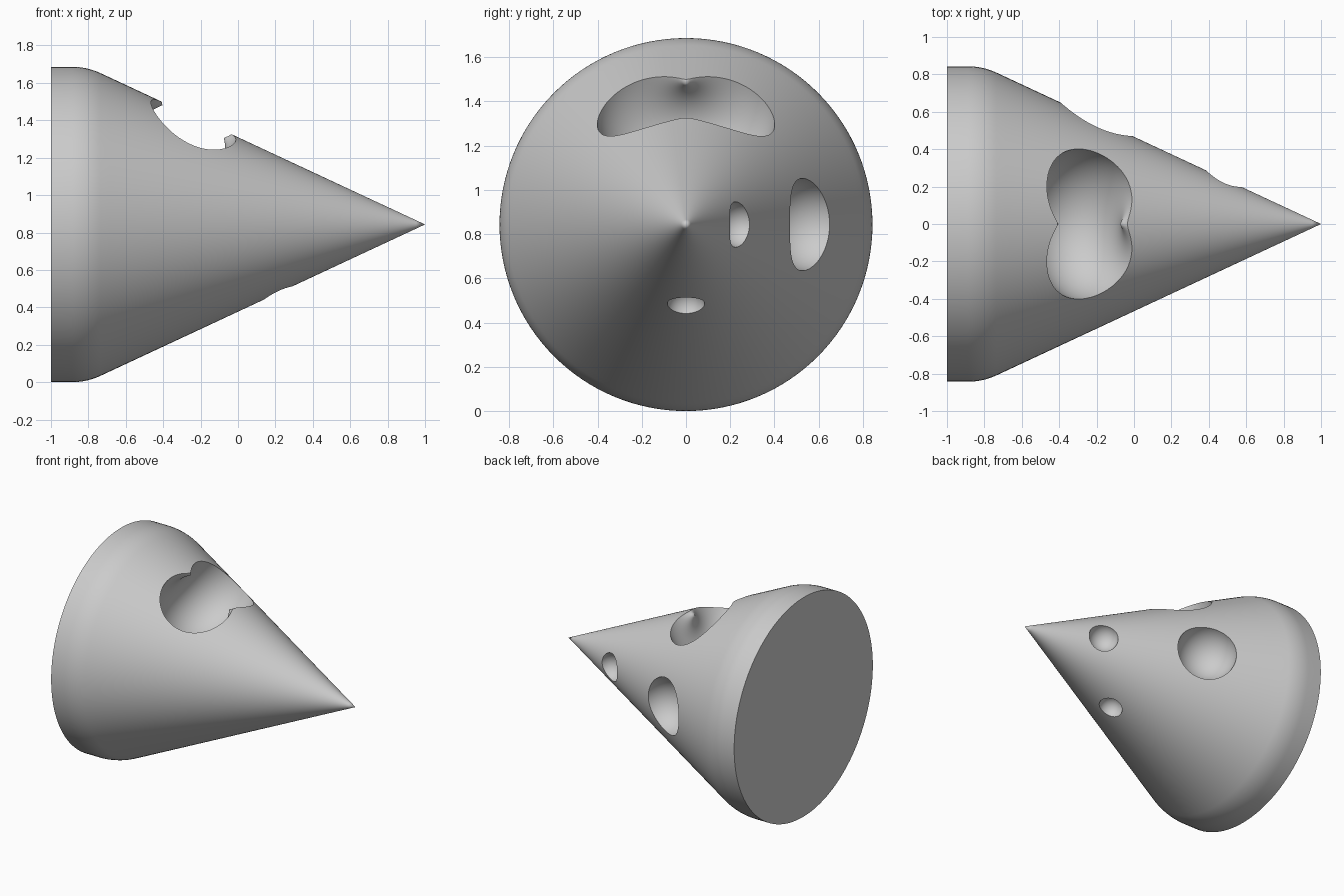
import bpy, bmesh, math
from mathutils import Matrix, Vector

if "Cube" in bpy.data.objects:
    bpy.data.objects.remove(bpy.data.objects["Cube"])

R = 0.843                      # base radius, also the height of the axis
SLOPE = math.radians(25)       # half angle of the cone

grey = bpy.data.materials.new("plain grey")
grey.use_nodes = True
grey.diffuse_color = (0.6, 0.6, 0.6, 1)
grey.node_tree.nodes["Principled BSDF"].inputs["Base Color"].default_value = (0.6, 0.6, 0.6, 1)


def lathe(name, profile, matrix, steps):
    """Turn an (x, radius) profile around the x axis into a closed solid."""
    bm = bmesh.new()
    verts = [bm.verts.new((x, 0, r)) for x, r in profile]
    edges = [bm.edges.new(pair) for pair in zip(verts, verts[1:])]
    bmesh.ops.spin(bm, geom=verts + edges, cent=(0, 0, 0), axis=(1, 0, 0),
                   angle=math.tau, steps=steps, use_duplicate=False)
    bmesh.ops.remove_doubles(bm, verts=bm.verts, dist=1e-5)
    bmesh.ops.recalc_face_normals(bm, faces=bm.faces)
    mesh = bpy.data.meshes.new(name)
    bm.to_mesh(mesh)
    bm.free()
    mesh.materials.append(grey)
    obj = bpy.data.objects.new(name, mesh)
    obj.matrix_world = matrix
    bpy.context.collection.objects.link(obj)
    return obj


def arc_profile(radius, offset, count=32):
    """Arc bulging away from the axis; an offset gives dimpled ends."""
    end = math.pi / 2 + math.asin(offset / radius)
    points = []
    for i in range(count + 1):
        a = -end + 2 * end * i / count
        r = 0 if i in (0, count) else offset + radius * math.cos(a)
        points.append((radius * math.sin(a), r))
    return points


def surface_radius(x):
    return (1 - x) * math.tan(SLOPE)


# Body: flat base, short straight rim, rounded shoulder, long cone
corner = 1 - R / math.tan(SLOPE)
fillet = 0.36
start = corner - fillet * math.tan(SLOPE / 2)
profile = [(-1, 0), (-1, R), ((start - 1) / 2, R)]
for i in range(11):
    a = SLOPE * i / 10
    profile.append((start + fillet * math.sin(a), R - fillet * (1 - math.cos(a))))
x0 = profile[-1][0]
profile += [(x, surface_radius(x)) for x in (x0 + (1 - x0) * i / 36 for i in range(1, 36))]
profile.append((1, 0))
body = lathe("cone_body", profile, Matrix.Translation((0, 0, R)), 128)

# Double hollow on top: dimpled round cutter lying along the slope
tilt = Matrix.Rotation(math.radians(28), 4, 'Y')
cutters = [lathe("top_hollow_cutter", arc_profile(0.25, 0.167, 48),
                 Matrix.Translation((-0.24, 0, 1.393)) @ tilt, 96)]

# Round craters centred on the surface: position along the axis, direction, radius
craters = [("large_side_crater", -0.2, Vector((0, 1, 0)), 0.212),
           ("small_side_crater", 0.48, Vector((0, 1, 0)), 0.105),
           ("small_under_crater", 0.215, Vector((0, 0, -1)), 0.085)]
for name, x, direction, radius in craters:
    centre = Vector((x, 0, R)) + direction * surface_radius(x)
    cutters.append(lathe(name + "_cutter", arc_profile(radius, 0),
                         Matrix.Translation(centre), 64))

# Carve the hollows
bpy.context.view_layer.update()
bpy.ops.object.select_all(action='DESELECT')
body.select_set(True)
bpy.context.view_layer.objects.active = body
for cutter in cutters:
    cutter.hide_render = True
    mod = body.modifiers.new(cutter.name, 'BOOLEAN')
    mod.operation = 'DIFFERENCE'
    mod.solver = 'EXACT'
    mod.object = cutter
    bpy.ops.object.modifier_apply(modifier=mod.name)
for cutter in cutters:
    bpy.data.objects.remove(cutter)

bpy.ops.object.shade_smooth_by_angle(angle=math.radians(30))
